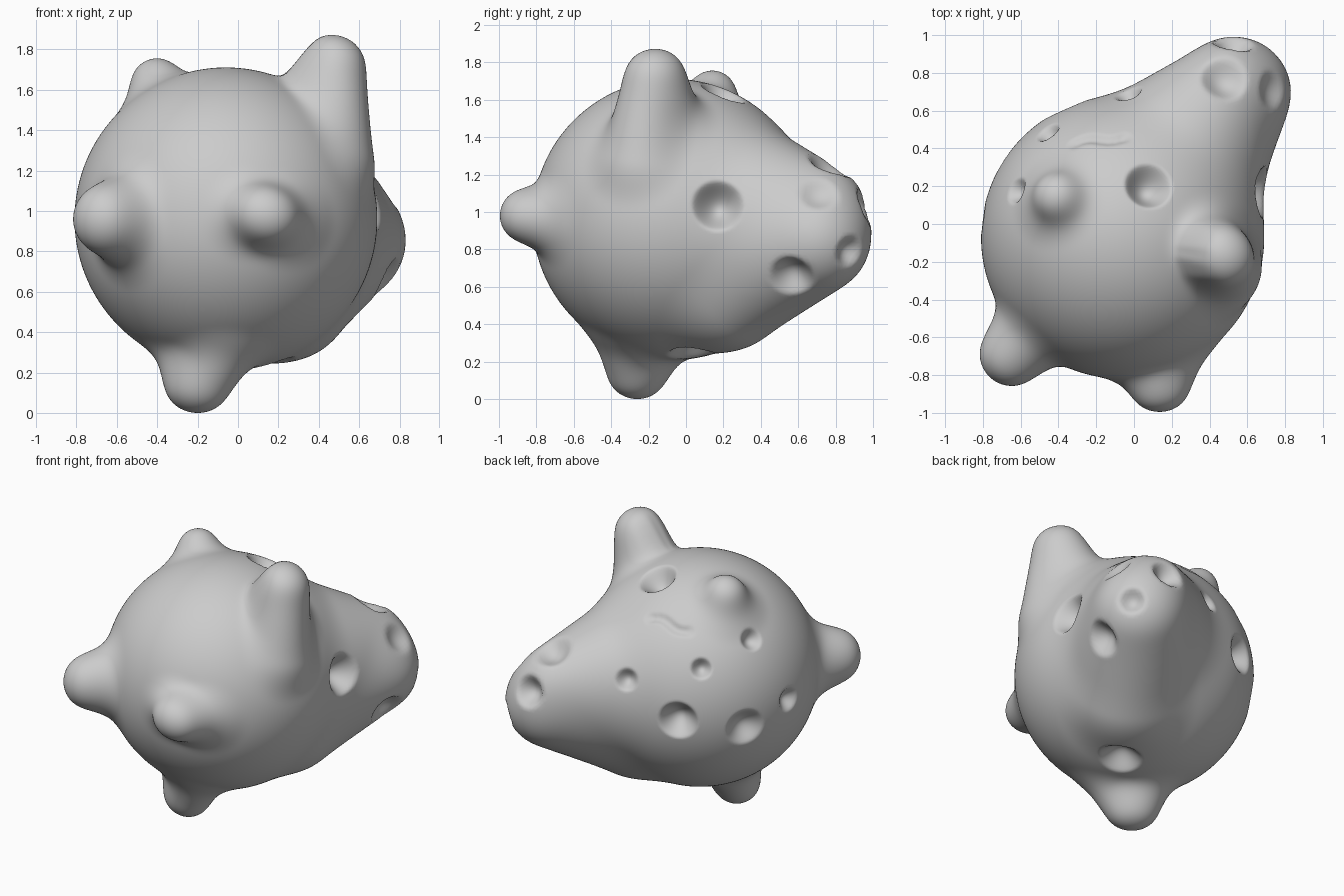
import bpy, bmesh, math
from mathutils import Vector as V

if "Cube" in bpy.data.objects:
    bpy.data.objects.remove(bpy.data.objects["Cube"])

CENTRE, RADIUS = V((-0.06, -0.07, 0.96)), 0.75

# Snout and horns: base point, base radius, tip centre, tip radius, blend
# (the flattened horns are two cones side by side)
LIMBS = [(V(a), ra, V(b), rb, k) for a, ra, b, rb, k in [
    ((-.06, -.07, 1.00), .66, (.48, .71, 1.0), .255, .07),    # snout, upper
    ((-.06, -.07, .92), .66, (.53, .70, .88), .27, .07),      # snout, lower
    ((.25, .23, .56), .29, (.55, .69, .83), .24, .16),        # snout keel
    ((.00, -.61, .98), .19, (.10, -.85, .99), .13, .09),      # front horn
    ((.21, -.59, .95), .19, (.17, -.85, .97), .13, .09),
    ((-.47, -.49, 1.02), .21, (-.645, -.685, .98), .155, .09),# left horn
    ((-.47, -.49, .89), .21, (-.645, -.685, .94), .155, .09),
    ((-.06, -.31, .41), .20, (-.17, -.285, .155), .14, .09),  # foot
    ((-.22, -.14, .41), .20, (-.23, -.235, .155), .14, .09),
    ((.33, -.08, 1.27), .22, (.44, -.14, 1.71), .145, .10),   # tall horn
    ((.46, -.24, 1.25), .21, (.485, -.19, 1.71), .145, .10),
    ((-.35, .10, 1.45), .22, (-.40, .14, 1.625), .135, .08),  # small horn
]]

# Finger dents: point near the surface, radius, depth
DENTS = [
    ((.08, .21, 1.66), .13, .12), ((.62, .15, 1.03), .14, .13),
    ((.45, .73, 1.24), .13, .07), ((.73, .70, 1.10), .11, .04),
    ((.67, .51, .68), .125, .08), ((.74, .86, .79), .09, .06),
    ((.53, .97, 1.03), .11, .09), ((.15, .04, .23), .14, .09),
    ((-.38, .64, .93), .13, .11), ((-.70, .34, .86), .13, .08),
    ((-.03, .67, 1.15), .075, .06), ((-.46, .49, 1.27), .07, .06),
    ((-.63, .18, 1.40), .075, .05), ((-.76, .02, .97), .085, .06),
]
# Shallow wavy groove made of a chain of small dents
for i in range(9):
    t = i / 8
    DENTS.append(((-.33 + .28 * t, .45 + .025 * math.sin(t * 2 * math.pi), 1.49), .045, .011))


def cone_distance(p, a, ra, b, rb):
    """Distance to a cone with rounded ends."""
    ab = b - a
    length = ab.length
    axis = ab / length
    q = p - a
    s = q.dot(axis)
    h = (q - axis * s).length
    sin = (ra - rb) / length
    s -= h * sin / math.sqrt(1 - sin * sin)
    s = min(max(s, 0), length)
    return (q - axis * s).length - (ra + (rb - ra) * s / length)


def distance(p):
    """Ball with every limb smoothly blended in."""
    d = (p - CENTRE).length - RADIUS
    for a, ra, b, rb, k in LIMBS:
        e = cone_distance(p, a, ra, b, rb)
        h = max(k - abs(d - e), 0) / k
        d = min(d, e) - h * h * k / 4
    return d


def surface(direction):
    """Outermost surface point in a direction from the ball centre."""
    r = 1.5
    for _ in range(50):
        d = distance(CENTRE + direction * r)
        r -= d
        if abs(d) < .0003:
            break
    return CENTRE + direction * r


# Body: sphere pulled out to the blended shape
bm = bmesh.new()
bmesh.ops.create_icosphere(bm, subdivisions=6, radius=1)
for v in bm.verts:
    v.co = surface(v.co.normalized())
bmesh.ops.subdivide_edges(bm, edges=bm.edges[:], cuts=1, use_grid_fill=True)
for _ in range(5):
    bmesh.ops.smooth_vert(bm, verts=bm.verts[:], factor=.5,
                          use_axis_x=True, use_axis_y=True, use_axis_z=True)

# Press the dents in along the local surface normal
E = .004
for point, radius, depth in DENTS:
    c = surface((V(point) - CENTRE).normalized())
    n = V([distance(c + V(e)) - distance(c - V(e))
           for e in ((E, 0, 0), (0, E, 0), (0, 0, E))]).normalized()
    for v in bm.verts:
        q = v.co - c
        if q.length < radius * 1.6:
            side = (q - n * q.dot(n)).length / radius
            if side < 1:
                v.co -= n * depth * (1 - side * side) ** 1.5

# Stand the model on the floor
low = min(v.co.z for v in bm.verts)
for v in bm.verts:
    v.co.z -= low
bmesh.ops.recalc_face_normals(bm, faces=bm.faces[:])
for f in bm.faces:
    f.smooth = True
mesh = bpy.data.meshes.new("horned_body")
bm.to_mesh(mesh)
bm.free()
bpy.context.collection.objects.link(bpy.data.objects.new("horned_body", mesh))
